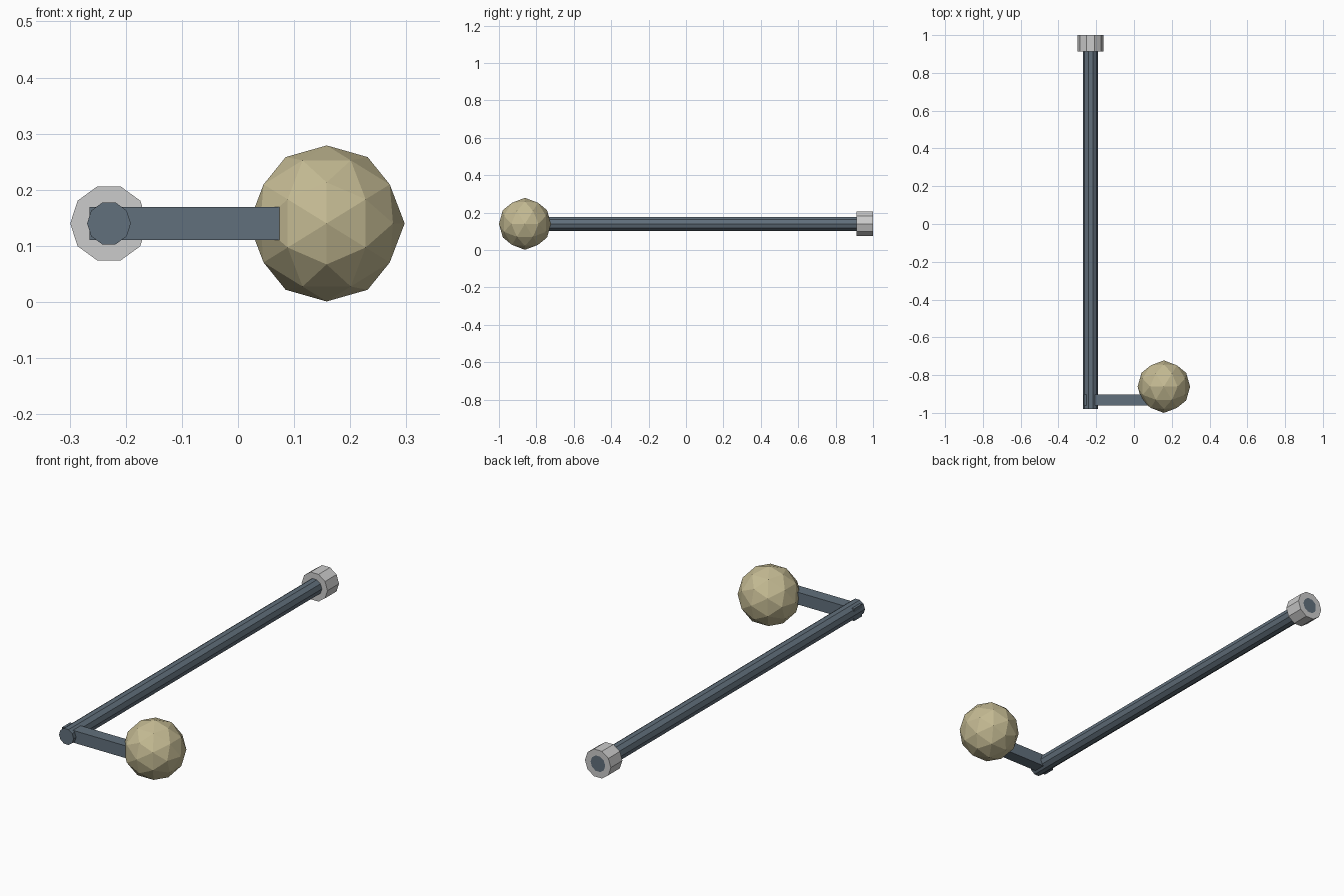
import bpy
from math import radians

if "Cube" in bpy.data.objects:
    bpy.data.objects.remove(bpy.data.objects["Cube"])

X, Z = -0.23, 0.14  # rod axis


def material(name, rgb):
    m = bpy.data.materials.new(name)
    m.diffuse_color = (*rgb, 1)
    m.use_nodes = True
    m.node_tree.nodes["Principled BSDF"].inputs["Base Color"].default_value = m.diffuse_color
    return m


slate = material("slate_metal", (0.12, 0.16, 0.20))
tan = material("tan_knob", (0.55, 0.49, 0.29))


def finish(name, mat=None):
    ob = bpy.context.object
    ob.name = name
    if mat:
        ob.data.materials.append(mat)
    return ob


def rod_along_y(name, radius, y0, y1, mat=None):
    # ten-sided cylinder with corners pointing to +x and -x
    bpy.ops.mesh.primitive_cylinder_add(vertices=10, radius=radius, depth=y1 - y0)
    ob = finish(name, mat)
    ob.rotation_euler = (radians(90), radians(90), 0)
    bpy.ops.object.transform_apply(location=False, rotation=False, scale=False)
    # turn a corner onto the x axis before laying the cylinder down
    for v in ob.data.vertices:
        x, y, z = v.co
        v.co = (y, z, -x)
    ob.data.update()
    ob.rotation_euler = (0, 0, 0)
    ob.location = (X, (y0 + y1) / 2, Z)
    return ob


# Long shaft and the collar on its far end
rod_along_y("shaft", 0.039, -0.98, 1.0, slate)
rod_along_y("end_collar", 0.069, 0.912, 1.0)

# Square crank arm, slightly proud of the shaft
bpy.ops.mesh.primitive_cube_add(size=1, location=((-0.265 + 0.078) / 2, -0.932, Z))
finish("crank_arm", slate).scale = (0.343, 0.059, 0.059)

# Faceted knob, tilted so an edge midpoint is on top
bpy.ops.mesh.primitive_ico_sphere_add(subdivisions=2, radius=0.139,
                                      location=(0.158, -0.861, Z),
                                      rotation=(0, radians(-31.717), 0))
finish("handle_knob", tan)
